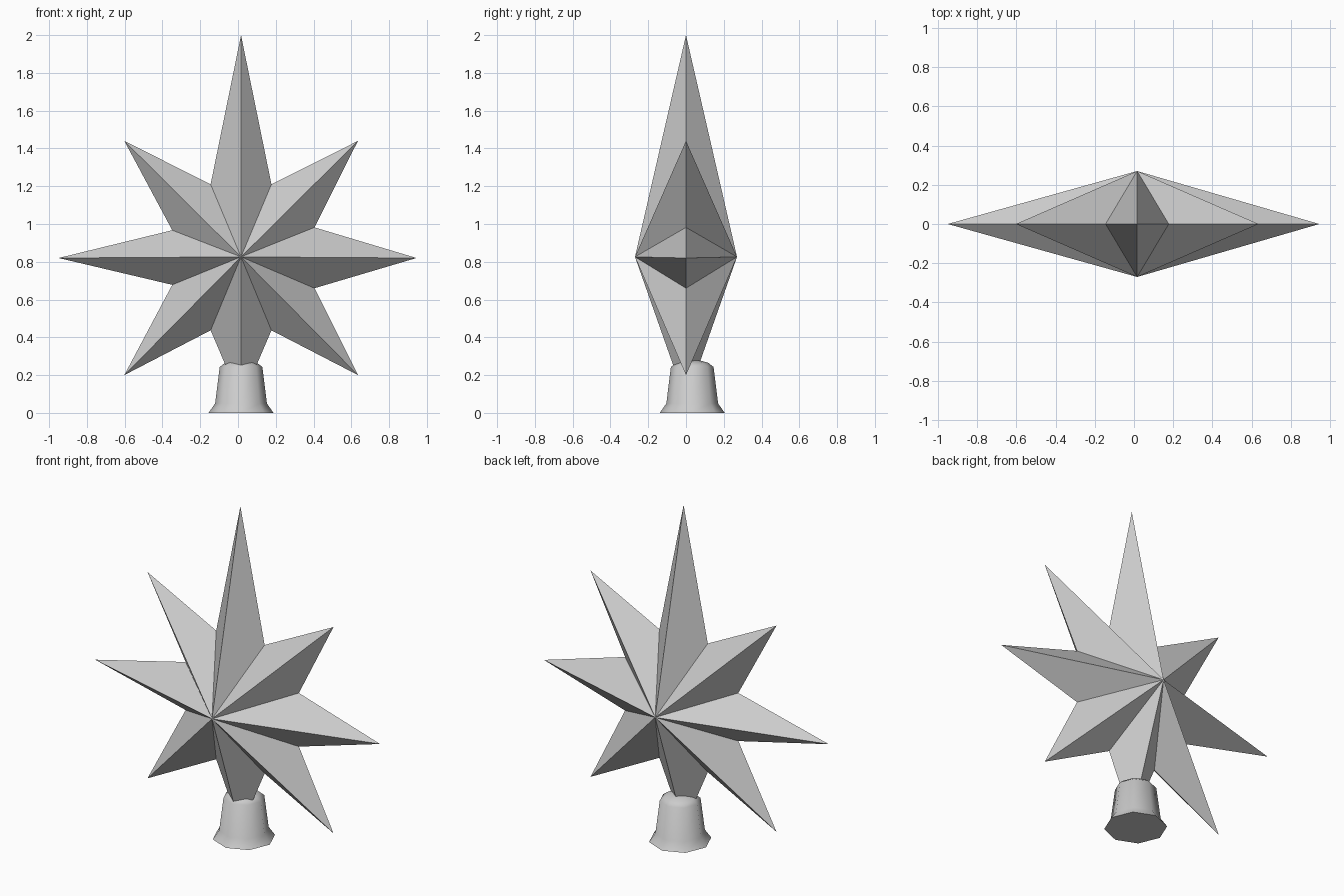
import bpy, bmesh
from math import sin, cos, pi

cube = bpy.data.objects.get("Cube")
if cube:
    bpy.data.objects.remove(cube, do_unlink=True)

metal = bpy.data.materials.new("light_grey")
metal.use_nodes = True
GREY = (0.6, 0.6, 0.6, 1)
metal.diffuse_color = GREY
metal.node_tree.nodes["Principled BSDF"].inputs["Base Color"].default_value = GREY


def add_object(name, bm):
    bmesh.ops.recalc_face_normals(bm, faces=bm.faces)
    mesh = bpy.data.meshes.new(name)
    bm.to_mesh(mesh)
    bm.free()
    mesh.materials.append(metal)
    obj = bpy.data.objects.new(name, mesh)
    bpy.context.collection.objects.link(obj)
    return obj


CX, CZ, DEPTH = 0.016, 0.826, 0.27

# Eight-pointed star: outline in x and z, clockwise from the top tip
outline = [
    (CX, 2.0), (0.177, 1.21), (0.635, 1.44), (0.405, 0.982),
    (0.945, 0.82), (0.405, 0.66), (0.635, 0.2), (0.177, 0.437),
    (CX, 0.06), (-0.145, 0.437), (-0.602, 0.2), (-0.348, 0.678),
    (-0.95, 0.82), (-0.348, 0.967), (-0.602, 1.44), (-0.145, 1.21),
]
bm = bmesh.new()
rim = [bm.verts.new((x, 0, z)) for x, z in outline]
for y in (-DEPTH, DEPTH):
    peak = bm.verts.new((CX, y, CZ))
    for i, v in enumerate(rim):
        bm.faces.new((v, rim[(i + 1) % len(rim)], peak))
add_object("star", bm)

# Eight-sided flared socket with a shallow domed top
SIDES, BASE_Y = 8, 0.033
profile = [(0.172, 0), (0.137, 0.05), (0.113, 0.243), (0.085, 0.265), (0.04, 0.278)]
bm = bmesh.new()
rings = [[bm.verts.new((CX + r * cos(2 * pi * k / SIDES),
                        BASE_Y + r * sin(2 * pi * k / SIDES), z))
          for k in range(SIDES)] for r, z in profile]
for low, high in zip(rings, rings[1:]):
    for k in range(SIDES):
        n = (k + 1) % SIDES
        bm.faces.new((low[k], low[n], high[n], high[k]))
bm.faces.new(rings[0])
bm.faces.new(rings[-1])
socket = add_object("socket", bm)

bpy.ops.object.select_all(action="DESELECT")
socket.select_set(True)
bpy.context.view_layer.objects.active = socket
bpy.ops.object.shade_smooth_by_angle(angle=pi * 0.27)
